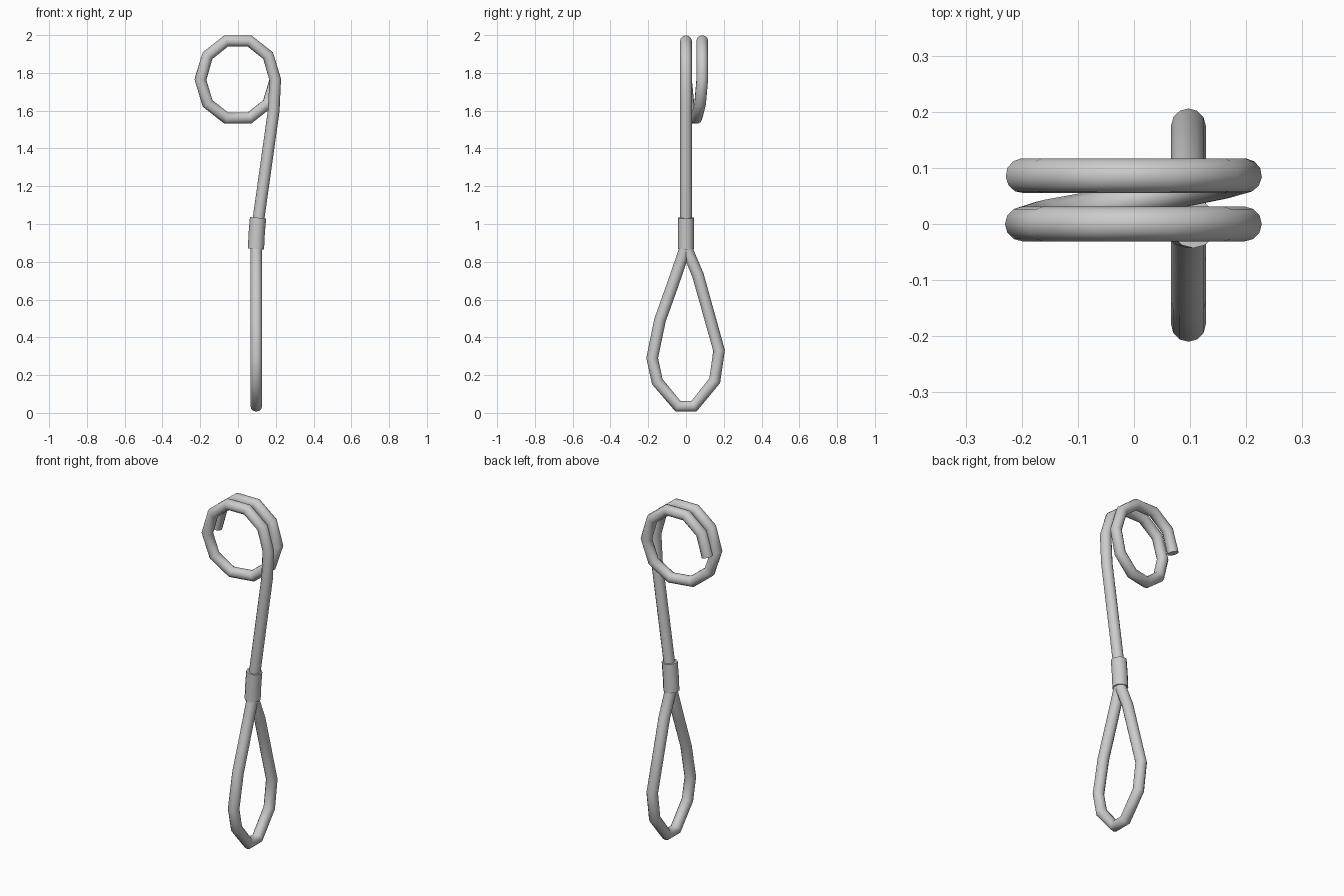
import bpy
from math import sin, cos, radians

if "Cube" in bpy.data.objects:
    bpy.data.objects.remove(bpy.data.objects["Cube"])


def tube(name, points, radius):
    """Capped round tube along a polyline, converted to a mesh."""
    curve = bpy.data.curves.new(name, 'CURVE')
    curve.dimensions = '3D'
    curve.bevel_depth = radius
    curve.bevel_resolution = 4
    curve.use_fill_caps = True
    spline = curve.splines.new('POLY')
    spline.points.add(len(points) - 1)
    for p, co in zip(spline.points, points):
        p.co = (*co, 1)
    obj = bpy.data.objects.new(name, curve)
    bpy.context.collection.objects.link(obj)
    bpy.ops.object.select_all(action='DESELECT')
    obj.select_set(True)
    bpy.context.view_layer.objects.active = obj
    bpy.ops.object.convert(target='MESH')
    bpy.ops.object.shade_smooth_by_angle(angle=radians(50))
    return bpy.context.object


# Teardrop loop in the y-z plane, both strands ending inside the sleeve
loop_yz = [(0.005, 0.95), (0.008, 0.86), (0.063, 0.73), (0.175, 0.33),
           (0.152, 0.17), (0.042, 0.035), (-0.042, 0.035), (-0.152, 0.165),
           (-0.179, 0.29), (-0.138, 0.49), (-0.07, 0.68), (-0.008, 0.86)]
path = [(0.097, y, z) for y, z in loop_yz]

# Straight shank rising to the coil
path += [(0.103, 0, 0.95), (0.109, 0, 1.03), (0.189, 0, 1.6)]

# One and a half turn, ten-sided coil that steps back along y
step = {6: 0.012, 7: 0.03, 8: 0.055, 9: 0.075}
for i in range(16):
    a = radians(36 * i)
    y = step.get(i, 0.0 if i <= 5 else 0.086)
    path.append((-0.001 + 0.198 * cos(a), y, 1.765 + 0.215 * sin(a)))
tube("bent_wire", path, 0.031)

# Crimped sleeve joining loop and shank
tube("sleeve", [(0.095, 0, 0.868), (0.099, 0, 0.95), (0.106, 0, 1.033)], 0.043)
